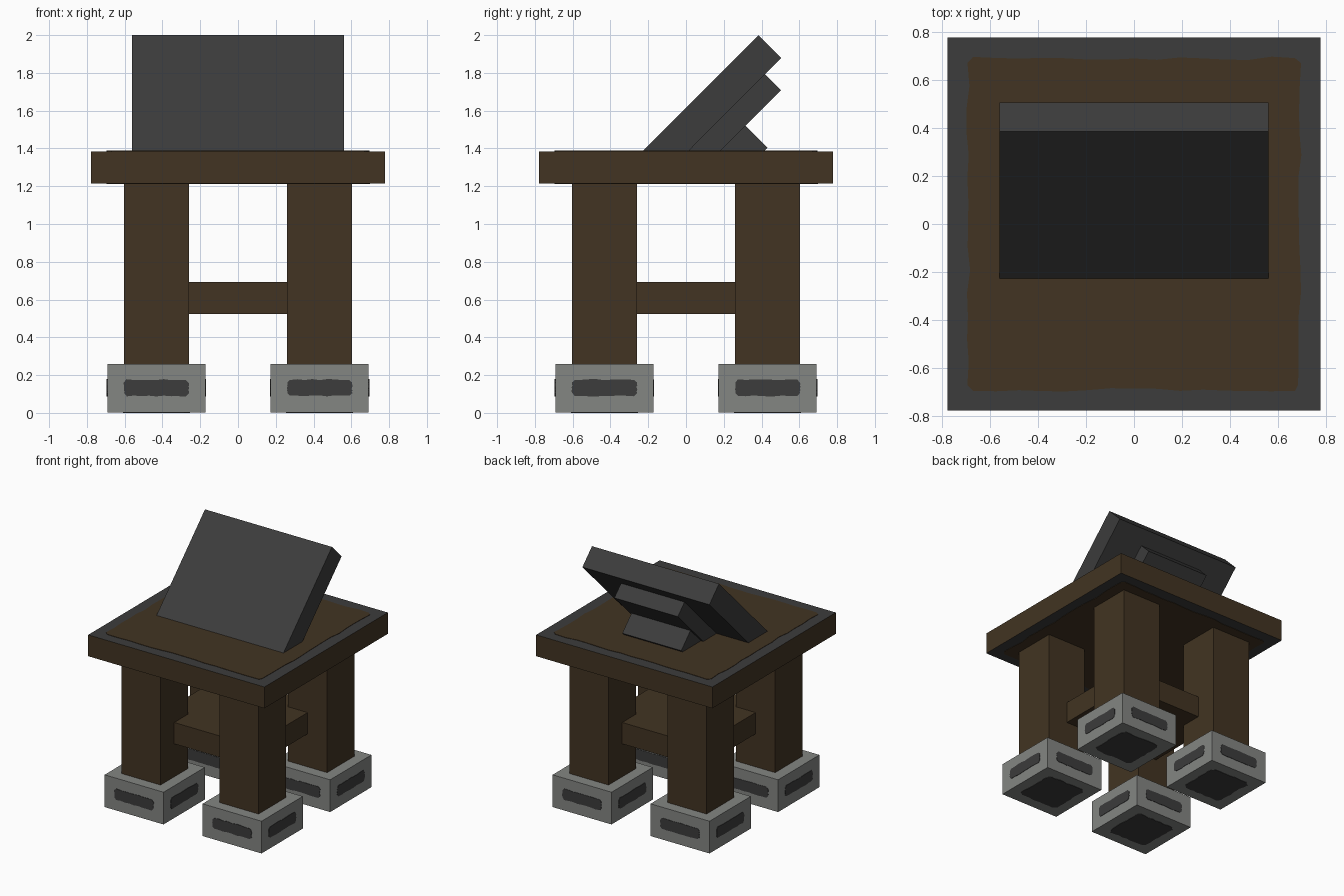
import bpy, bmesh, random
from math import pi
from mathutils import Matrix, Vector

random.seed(4)
cube = bpy.data.objects.get("Cube")
if cube:
    bpy.data.objects.remove(cube, do_unlink=True)


def material(name, r, g, b):
    m = bpy.data.materials.new(name)
    m.use_nodes = True
    m.diffuse_color = (r, g, b, 1)
    bsdf = next(n for n in m.node_tree.nodes if n.type == 'BSDF_PRINCIPLED')
    bsdf.inputs["Base Color"].default_value = (r, g, b, 1)
    bsdf.inputs["Roughness"].default_value = 0.9
    return m


WOOD = material("dark brown wood", 0.054, 0.034, 0.016)
DARK = material("charcoal", 0.045, 0.045, 0.045)
STONE = material("grey stone", 0.23, 0.236, 0.225)


def finish(name, bm, *mats):
    bmesh.ops.recalc_face_normals(bm, faces=bm.faces[:])
    me = bpy.data.meshes.new(name)
    bm.to_mesh(me)
    bm.free()
    for m in mats:
        me.materials.append(m)
    ob = bpy.data.objects.new(name, me)
    bpy.context.collection.objects.link(ob)
    return ob


def box(name, lo, hi, *mats):
    """Axis-aligned box; a second material goes on its top and bottom."""
    lo, hi = Vector(lo), Vector(hi)
    bm = bmesh.new()
    bmesh.ops.create_cube(bm, size=1, matrix=Matrix.Translation((lo + hi) / 2)
                          @ Matrix.Diagonal((hi - lo).to_4d()))
    if len(mats) > 1:
        for f in bm.faces:
            f.material_index = int(abs(f.normal.z) > 0.5)
    return finish(name, bm, *mats)


def prism(name, profile, half, mat):
    """Side profile in (y, z) drawn out across x."""
    bm = bmesh.new()
    f = bm.faces.new([bm.verts.new((-half, y, z)) for y, z in profile])
    ext = bmesh.ops.extrude_face_region(bm, geom=[f])["geom"]
    bmesh.ops.translate(bm, vec=(2 * half, 0, 0),
                        verts=[v for v in ext if isinstance(v, bmesh.types.BMVert)])
    return finish(name, bm, mat)


def patch(name, centre, u, v, half_u, half_v, mat, wave, corner, steps):
    """Thin plate with a hand-painted, slightly wavy outline."""
    u, v, c = Vector(u), Vector(v), Vector(centre)
    n = u.cross(v)
    pts = []
    for k in range(4):
        a, b = (half_u, half_v) if k % 2 == 0 else (half_v, half_u)
        for i in range(steps + 1):
            s = -a + corner + 2 * (a - corner) * i / steps
            t = -b + random.uniform(-wave, wave)
            for _ in range(k):
                s, t = -t, s
            pts.append(c + u * s + v * t)
    bm = bmesh.new()
    f = bm.faces.new([bm.verts.new(p) for p in pts])
    ext = bmesh.ops.extrude_face_region(bm, geom=[f])["geom"]
    bmesh.ops.translate(bm, vec=n * 0.003,
                        verts=[e for e in ext if isinstance(e, bmesh.types.BMVert)])
    return finish(name, bm, mat)


# Table top with charcoal border and wooden field above and below
TOP, UNDER = 1.385, 1.215
box("table_top", (-0.777, -0.777, UNDER), (0.777, 0.777, TOP), WOOD, DARK)
patch("table_field_upper", (0, 0, TOP), (1, 0, 0), (0, 1, 0),
      0.69, 0.69, WOOD, 0.008, 0.02, 14)
patch("table_field_lower", (0, 0, UNDER), (0, 1, 0), (1, 0, 0),
      0.69, 0.69, WOOD, 0.008, 0.02, 14)

# Four legs on stone feet with dark sockets
LEG, FOOT, MID = 0.172, 0.26, 0.432
for sx, side in ((1, "left"), (-1, "right")):
    for sy, end in ((-1, "front"), (1, "back")):
        x, y, tag = sx * MID, sy * MID, end + "_" + side
        box("leg_" + tag, (x - LEG, y - LEG, FOOT - 0.01),
            (x + LEG, y + LEG, UNDER + 0.01), WOOD)
        box("foot_" + tag, (x - FOOT, y - FOOT, 0.003),
            (x + FOOT, y + FOOT, FOOT), STONE)
        patch("foot_base_" + tag, (x, y, 0.003), (0, 1, 0), (1, 0, 0),
              LEG, LEG, DARK, 0.006, 0.025, 8)
        for k in range(4):
            turn = Matrix.Rotation(k * pi / 2, 3, 'Z')
            centre = Vector((x, y, 0.133)) + turn @ Vector((0, -FOOT, 0))
            patch("foot_socket_" + tag, centre, turn @ Vector((1, 0, 0)), (0, 0, 1),
                  LEG, 0.043, DARK, 0.003, 0.015, 8)

# Cross slab joining the legs
box("cross_slab", (-MID, -MID, 0.523), (MID, MID, 0.693), WOOD)

# Tilted screen with its rear housing and foot
prism("screen", [(-0.23, 1.385), (0.384, 2.0), (0.505, 1.879), (-0.109, 1.264)], 0.56, DARK)
prism("screen_housing", [(0.417, 1.794), (0.503, 1.708), (0.063, 1.268), (-0.023, 1.354)],
      0.28, DARK)
prism("screen_stand", [(0.315, 1.52), (0.431, 1.404), (0.261, 1.234), (0.145, 1.35)],
      0.26, DARK)
